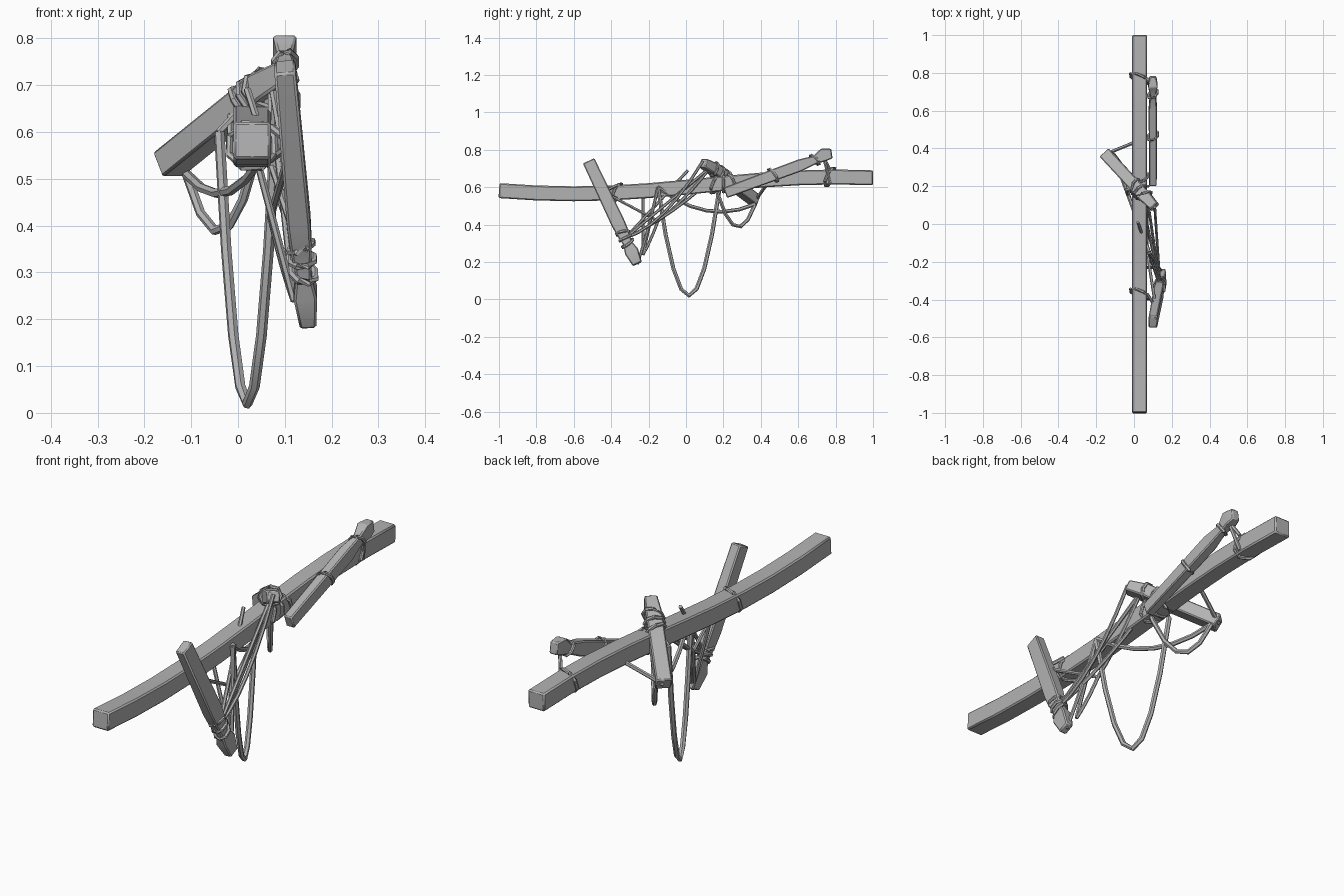
import bpy, bmesh, math
from mathutils import Vector

old = bpy.data.objects.get("Cube")
if old:
    bpy.data.objects.remove(old, do_unlink=True)

grey = bpy.data.materials.new("weathered grey")
grey.use_nodes = True
shade = (0.45, 0.45, 0.45, 1)
grey.diffuse_color = shade
grey.node_tree.nodes["Principled BSDF"].inputs["Base Color"].default_value = shade


def sweep(name, path, widths, heights, sides, hint, closed=False, bevel=None):
    """Sweep a regular section along a path, with a width and height per point."""
    count = len(path)
    bm = bmesh.new()
    rings = []
    for i, point in enumerate(path):
        if closed:
            tangent = path[(i + 1) % count] - path[i - 1]
        else:
            tangent = path[min(i + 1, count - 1)] - path[max(i - 1, 0)]
        tangent.normalize()
        side = (hint - tangent * hint.dot(tangent)).normalized()
        up = tangent.cross(side)
        reach = 0.5 / math.cos(math.pi / sides)
        ring = []
        for j in range(sides):
            angle = math.tau * (j + 0.5) / sides
            ring.append(bm.verts.new(point + side * math.cos(angle) * reach * widths[i]
                                     + up * math.sin(angle) * reach * heights[i]))
        rings.append(ring)
    for i in range(count if closed else count - 1):
        near, far = rings[i], rings[(i + 1) % count]
        for j in range(sides):
            k = (j + 1) % sides
            bm.faces.new((near[j], near[k], far[k], far[j]))
    if not closed:
        bm.faces.new(rings[0])
        bm.faces.new(rings[-1])
    bmesh.ops.recalc_face_normals(bm, faces=bm.faces)
    mesh = bpy.data.meshes.new(name)
    bm.to_mesh(mesh)
    bm.free()
    mesh.materials.append(grey)
    part = bpy.data.objects.new(name, mesh)
    bpy.context.collection.objects.link(part)
    if bevel:
        worn = part.modifiers.new("worn edges", "BEVEL")
        worn.width = bevel
        worn.limit_method = "ANGLE"
    bpy.ops.object.select_all(action="DESELECT")
    part.select_set(True)
    bpy.context.view_layer.objects.active = part
    bpy.ops.object.shade_smooth_by_angle(angle=math.radians(35))


def timber(name, start, end, width, height, profile, hint):
    """Straight square timber; profile holds (position along, thickness factor, lift)."""
    path = [start.lerp(end, t) + Vector((0, 0, lift)) for t, factor, lift in profile]
    factors = [factor for t, factor, lift in profile]
    sweep(name, path, [width * f for f in factors], [height * f for f in factors],
          4, Vector(hint), bevel=0.005)


def rope(name, path, thick, closed=False):
    sizes = [thick] * len(path)
    sweep(name, path, sizes, sizes, 6, Vector((0.9, 0.3, 0.3)), closed)


def hang(name, start, end, sag, thick=0.014, steps=6):
    """Rope between two points that droops by sag in the middle."""
    path = []
    for i in range(steps + 1):
        t = i / steps
        path.append(start.lerp(end, t) - Vector((0, 0, 4 * sag * t * (1 - t))))
    rope(name, path, thick)


def wrap(name, center, axis, width, height, lean):
    """Rope lashed once around a timber that runs along axis."""
    along = axis.normalized()
    side = Vector((1, 0, 0))
    side = (side - along * side.x * along.x).normalized()
    up = along.cross(side)
    loop = []
    for i in range(8):
        angle = math.tau * (i + 0.5) / 8
        a, b = math.cos(angle), math.sin(angle)
        loop.append(center + side * a * width + up * b * height + along * lean * (a + b))
    rope(name, loop, 0.014, True)


def beam_point(y):
    return Vector((0.03, y, 0.61 + 0.045 * math.sin(math.pi * (y - 0.1) / 1.4)))


# Long sagging beam
spine = [beam_point(i / 5 - 1) for i in range(11)]
size = [0.08] * len(spine)
sweep("main_beam", spine, size, size, 4, Vector((1, 0, 0)), bevel=0.006)

# Short timber hanging at the front, with a notched foot
front_top, front_foot = Vector((0.1, -0.52, 0.74)), Vector((0.15, -0.26, 0.19))
timber("front_timber", front_top, front_foot, 0.05, 0.075,
       [(0, 0.9, 0), (0.6, 1, 0), (0.7, 0.9, 0), (0.8, 0.65, 0), (0.88, 1, 0), (1, 0.7, 0)],
       (1, 0, 0))

# Timber leaning along the rear half, with a raised knob
rear_low, rear_high = Vector((0.1, 0.21, 0.57)), Vector((0.1, 0.78, 0.78))
timber("rear_timber", rear_low, rear_high, 0.045, 0.065,
       [(0, 0.9, 0), (0.7, 1, 0), (0.84, 0.7, 0), (0.92, 1.1, 0.01), (1, 0.8, 0)], (1, 0, 0))

# Cross timber lying over the beam
cross_low, cross_high = Vector((-0.15, 0.37, 0.53)), Vector((0.11, 0.09, 0.74))
timber("cross_timber", cross_low, cross_high, 0.065, 0.06,
       [(0, 1, 0), (0.8, 1, 0), (1, 0.8, -0.01)], (1, 1, 0))

# Points where the ropes are tied
neck = front_top.lerp(front_foot, 0.75)
waist = front_top.lerp(front_foot, 0.3)
crown = cross_low.lerp(cross_high, 0.85)
saddle = cross_low.lerp(cross_high, 0.7)
tip = cross_low + Vector((0.04, 0, -0.02))
knob = rear_low.lerp(rear_high, 0.92)
rear_side = Vector((0.12, 0.48, 0.68))
flank = Vector((0.08, -0.15, 0.6))
belly = Vector((0.07, -0.15, 0.42))
knot = Vector((0.12, -0.23, 0.24))
far_flank = Vector((-0.04, 0.18, 0.6))
spike = Vector((0.02, 0.01, 0.69))

# Large hanging loop and the slack ropes beneath the cross timber
hang("hanging_loop", far_flank, flank, 0.58, 0.02, 8)
hang("loop_tie", far_flank, saddle, 0)
hang("slack_rope_low", tip, crown, 0.21, 0.018)
hang("slack_rope_high", tip, flank, 0.08, 0.018)
hang("cross_tie", cross_low, rear_side, 0, 0.016)

# Lashing strands between the front timber, the beam and the cross timber
strands = [(neck, crown, 0), (neck, saddle, 0.03), (neck, cross_high, 0.07),
           (neck, spike, 0), (waist, belly, 0), (belly, crown, 0.02),
           (knot, flank, 0), (knot, belly, 0.01), (front_foot, flank, 0.02),
           (knot, beam_point(-0.23), 0)]
for i, (start, end, sag) in enumerate(strands):
    hang(f"lashing_strand_{i + 1}", start, end, sag)

# Straps tying both leaning timbers to the beam
for name, y, anchor in (("front", -0.37, waist), ("rear", 0.77, knob)):
    middle = beam_point(y)
    wrap(f"{name}_beam_strap", middle, Vector((0, 1, 0)), 0.052, 0.05, -0.02)
    for label, lift in (("upper", 0.04), ("lower", -0.03)):
        hang(f"{name}_{label}_strap", anchor, middle + Vector((0.04, 0, lift)), 0)

# Wraps around each timber
front_axis = front_foot - front_top
rear_axis = rear_high - rear_low
cross_axis = cross_high - cross_low
for i in range(3):
    turn = i - 1
    wrap(f"foot_wrap_{i + 1}", neck + front_axis * turn * 0.05, front_axis,
         0.026, 0.036, 0.008 * turn)
    wrap(f"cross_wrap_{i + 1}", saddle + cross_axis * turn * 0.08, cross_axis,
         0.04, 0.04, 0.012 * turn)
    wrap(f"beam_wrap_{i + 1}", beam_point(0.2 + turn * 0.04), Vector((0, 1, 0)),
         0.05, 0.05, 0.02 * turn)
wrap("rear_wrap", rear_low.lerp(rear_high, 0.45), rear_axis, 0.028, 0.04, 0.01)
wrap("knob_wrap", rear_low.lerp(rear_high, 0.84), rear_axis, 0.024, 0.032, 0.012)
